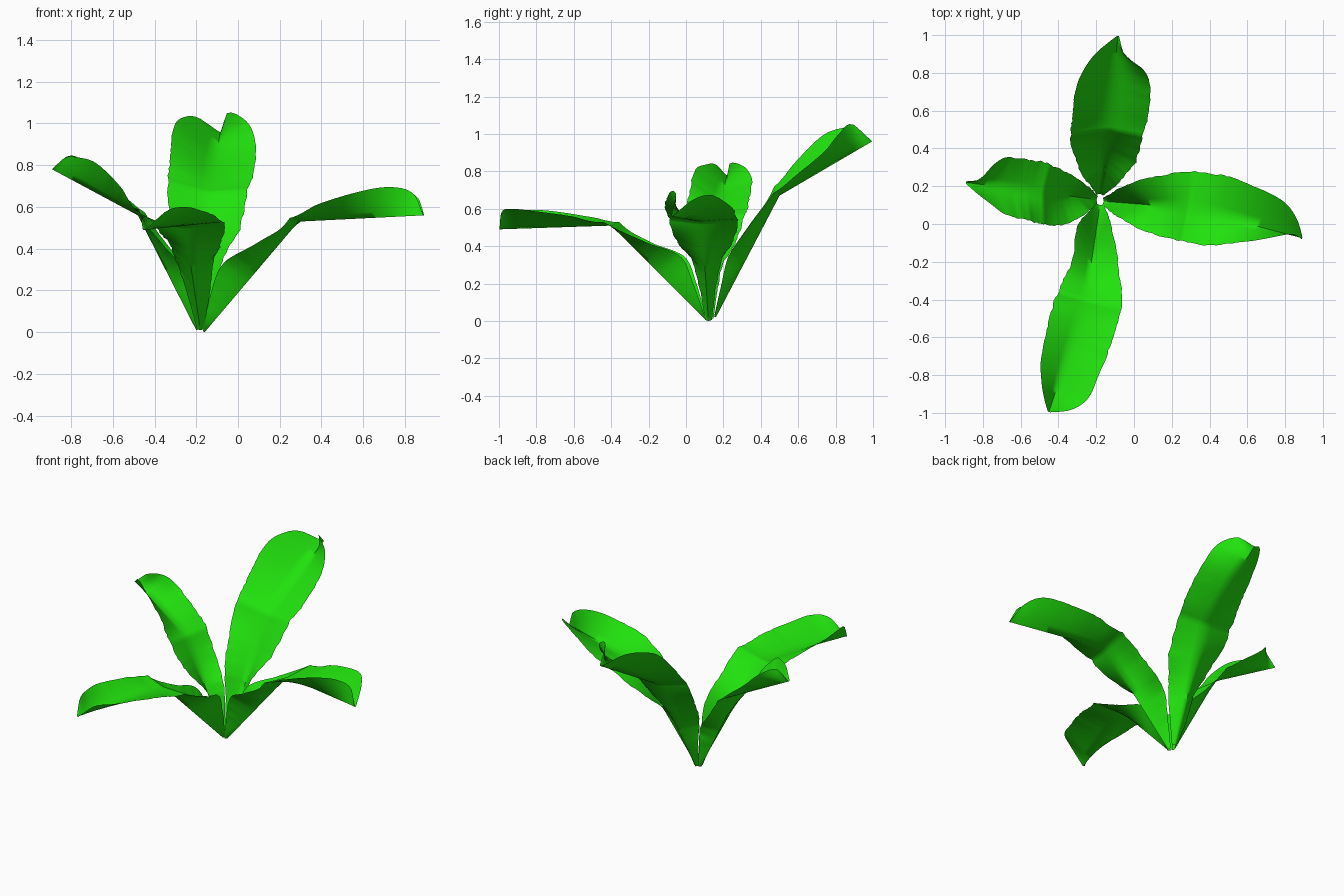
import bpy, math, random
from mathutils import Vector

if "Cube" in bpy.data.objects:
    bpy.data.objects.remove(bpy.data.objects["Cube"])

random.seed(4)

green = bpy.data.materials.new("leaf_green")
green.diffuse_color = (0.015, 0.76, 0.004, 1)
green.use_nodes = True
green.node_tree.nodes["Principled BSDF"].inputs["Base Color"].default_value = green.diffuse_color

# stations along the rib: 0 = base, 1 = bend, 2 = tip
KNOTS = [0, .25, .45, .7, 1, 1.25, 1.6, 1.8, 1.93, 2]
START = (.018, .018, .008, .008)
END = (.006, .006, .0, .0)


def hermite(rows, u):
    """Smooth interpolation of the station rows at u."""
    i = max(k for k in range(len(KNOTS) - 1) if KNOTS[k] <= u)
    h = KNOTS[i + 1] - KNOTS[i]
    t = (u - KNOTS[i]) / h

    def slope(k):
        a, b = max(k - 1, 0), min(k + 1, len(KNOTS) - 1)
        return (rows[b] - rows[a]) / (KNOTS[b] - KNOTS[a])

    return (rows[i] * (2*t**3 - 3*t*t + 1) + rows[i + 1] * (3*t*t - 2*t**3)
            + slope(i) * h * (t**3 - 2*t*t + t) + slope(i + 1) * h * (t**3 - t*t))


def leaf(name, base, bend, tip, stations, n=64, m=4):
    """Folded leaf: stations hold (left width, right width, left lift, right lift)."""
    base, bend, tip = Vector(base), Vector(bend), Vector(tip)
    rows = [Vector(r) for r in [START] + stations + [END]]
    d1, d2 = (bend - base).normalized(), (tip - bend).normalized()
    verts, faces = [], []
    rags = [0, 0]
    for i in range(n + 1):
        u = 2 * i / n
        rib = base.lerp(bend, u) if u <= 1 else bend.lerp(tip, u - 1)
        # blend the direction smoothly across the bend
        s = min(max((u - .85) / .3, 0), 1)
        d = d1.lerp(d2, s * s * (3 - 2 * s)).normalized()
        side = Vector((-d.y, d.x, 0)).normalized()
        up = d.cross(side)
        wl, wr, ll, lr = hermite(rows, min(u, 1.9999))
        # irregular ragged margin in the middle of the blade
        amp = .009 * max(0, math.sin(math.pi * min(u / 1.75, 1)))
        rags = [.55 * r + .6 * random.uniform(-1, 1) for r in rags]
        wl += amp * rags[0]
        wr += amp * rags[1]
        for j in range(-m, m + 1):
            v = abs(j) / m
            w, l = (wl, ll) if j > 0 else (-wr, lr)
            verts.append(rib + side * w * v + up * l * v ** 1.1)
    c = 2 * m + 1
    for i in range(n):
        for j in range(c - 1):
            a = i * c + j
            faces.append((a, a + c, a + c + 1, a + 1))
    me = bpy.data.meshes.new(name)
    me.from_pydata(verts, [], faces)
    me.materials.append(green)
    ob = bpy.data.objects.new(name, me)
    bpy.context.collection.objects.link(ob)
    bpy.context.view_layer.objects.active = ob
    ob.select_set(True)
    bpy.ops.object.shade_smooth_by_angle(angle=math.radians(80))
    ob.select_set(False)


leaf("right_leaf", (-.16, .12, .0), (.29, .085, .53), (.89, -.075, .56), [
    (.045, .05, .10, .10), (.08, .085, .15, .14), (.15, .15, .08, .08),
    (.195, .18, .015, .02), (.215, .16, .06, .08), (.19, .085, .11, .135),
    (.155, .025, .12, .14), (.085, -.01, .08, .10)])

leaf("back_leaf", (-.18, .16, .02), (-.13, .5, .67), (-.085, .995, .96), [
    (.06, .065, .05, .05), (.09, .095, .10, .08), (.15, .165, .09, .05),
    (.20, .18, .07, .02), (.20, .20, .12, .04), (.195, .19, .17, .075),
    (.155, .145, .15, .12), (.095, .045, .10, .13)])

leaf("left_leaf", (-.20, .13, .01), (-.48, .165, .56), (-.89, .22, .78), [
    (.05, .04, .06, .06), (.08, .06, .09, .09), (.15, .11, .06, .05),
    (.165, .155, .03, .02), (.155, .16, .09, .04), (.14, .16, .135, .07),
    (.09, .11, .115, .10), (.05, .025, .08, .09)])

leaf("front_leaf", (-.18, .10, .01), (-.255, -.4, .51), (-.45, -.995, .49), [
    (.055, .06, .10, .10), (.08, .10, .155, .15), (.14, .10, .085, .08),
    (.19, .155, .02, .02), (.20, .15, .055, .05), (.19, .125, .09, .09),
    (.17, .08, .105, .10), (.10, .035, .09, .085)])
